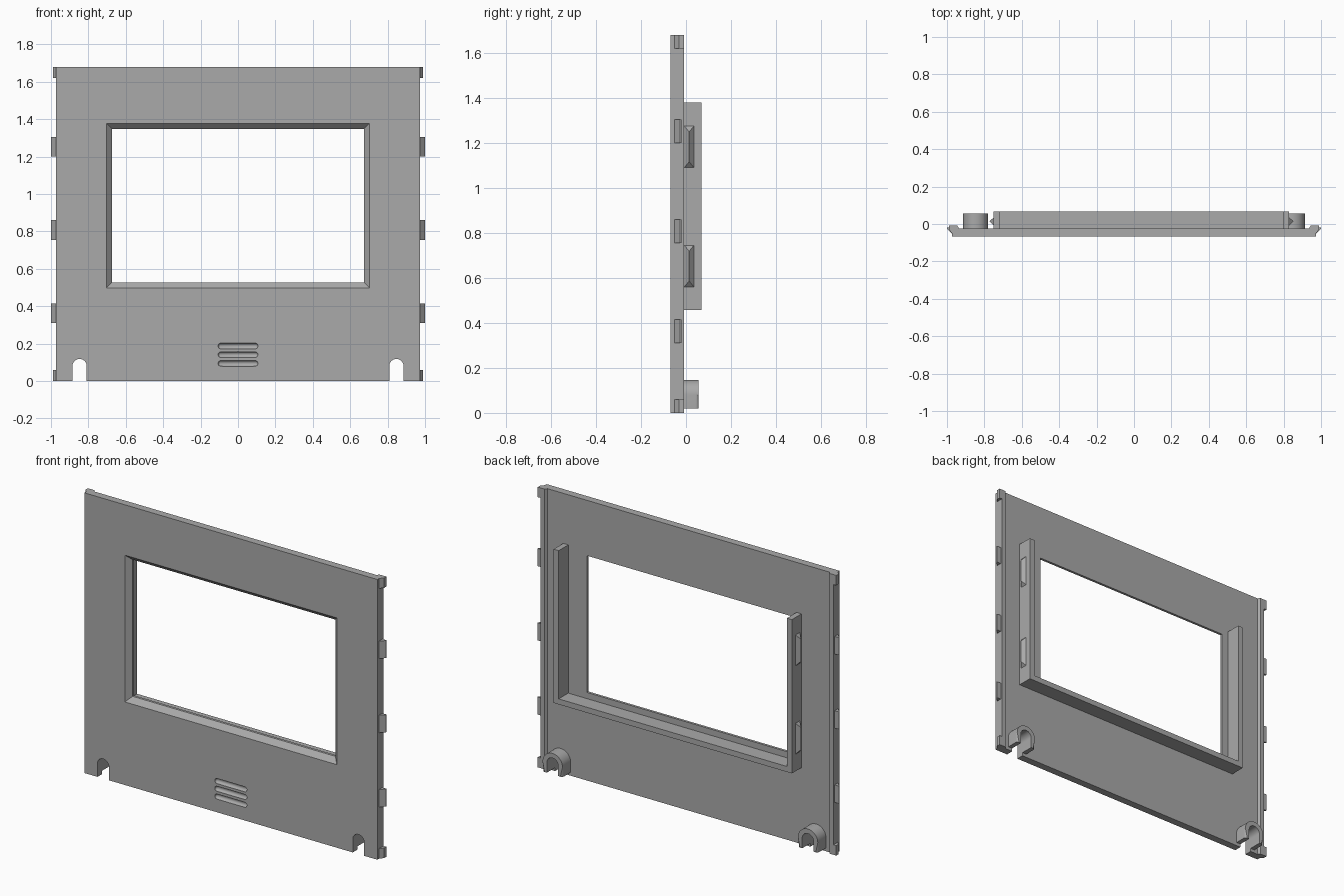
import bpy, bmesh
from math import sin, cos, pi, hypot, radians

if "Cube" in bpy.data.objects:
    bpy.data.objects.remove(bpy.data.objects["Cube"])

grey = bpy.data.materials.new("plain_grey")
grey.use_nodes = True
grey.diffuse_color = (0.4, 0.4, 0.4, 1)
grey.node_tree.nodes["Principled BSDF"].inputs["Base Color"].default_value = (0.4, 0.4, 0.4, 1)

FRONT, BACK, RIM, REAR = -0.068, -0.023, -0.009, 0.068
SIDE, TOP = 0.972, 1.68


def finish(name, bm):
    bmesh.ops.recalc_face_normals(bm, faces=bm.faces)
    mesh = bpy.data.meshes.new(name)
    bm.to_mesh(mesh)
    bm.free()
    mesh.materials.append(grey)
    obj = bpy.data.objects.new(name, mesh)
    bpy.context.collection.objects.link(obj)
    return obj


def loft(*rings):
    """Closed solid through rings of equal point count."""
    bm = bmesh.new()
    loops = [[bm.verts.new(p) for p in ring] for ring in rings]
    n = len(loops[0])
    for a, b in zip(loops, loops[1:]):
        for i in range(n):
            j = (i + 1) % n
            bm.faces.new((a[i], a[j], b[j], b[i]))
    bm.faces.new(loops[0])
    bm.faces.new(loops[-1])
    return bm


def along_z(profile, z0, z1):
    return loft(*[[(x, y, z) for x, y in profile] for z in (z0, z1)])


def along_y(profile, y0, y1):
    return loft(*[[(x, y, z) for x, z in profile] for y in (y0, y1)])


def rect(x0, x1, z0, z1):
    return [(x0, z0), (x1, z0), (x1, z1), (x0, z1)]


def arc(cx, cz, r, a0, a1, n=20):
    return [(cx + r * cos(a0 + (a1 - a0) * i / n), cz + r * sin(a0 + (a1 - a0) * i / n))
            for i in range(n + 1)]


def smooth(obj):
    obj.data.shade_smooth()
    obj.data.set_sharp_from_angle(angle=radians(35))


def cut(obj, bm):
    cutter = finish("cutter", bm)
    cutter.hide_render = True
    mod = obj.modifiers.new("cut", "BOOLEAN")
    mod.operation, mod.solver, mod.object = "DIFFERENCE", "EXACT", cutter
    graph = bpy.context.evaluated_depsgraph_get()
    mesh = bpy.data.meshes.new_from_object(obj.evaluated_get(graph))
    obj.modifiers.clear()
    obj.data = mesh
    bpy.data.objects.remove(cutter)


# Front panel with raised rims along both sides of the back
half = [(SIDE, FRONT), (SIDE, RIM), (0.945, RIM), (0.935, BACK)]
panel = finish("front_panel", along_z(half + [(-x, y) for x, y in reversed(half)], 0, TOP))


# Window opening with a chamfered front edge
def window_ring(grow, y):
    return [(x, y, z) for x, z in rect(-0.673 - grow, 0.673 + grow, 0.528 - grow, 1.348 + grow)]


cut(panel, loft(window_ring(0.06, FRONT - 0.03), window_ring(0, FRONT + 0.03), window_ring(0, 0.1)))

# Arched notches at the bottom corners
BOSS_X, BOSS_Z, INNER, OUTER = 0.847, 0.08, 0.038, 0.066
for s in (-1, 1):
    cx = s * BOSS_X
    notch = [(cx - INNER, -0.1), (cx + INNER, -0.1)] + arc(cx, BOSS_Z, INNER, 0, pi)
    cut(panel, along_y(notch, -0.2, 0.2))

# Three round-bottomed grooves with rounded ends
for z in (0.187, 0.141, 0.094):
    groove = bmesh.new()
    bmesh.ops.create_uvsphere(groove, u_segments=24, v_segments=12, radius=0.0155)
    for v in groove.verts:
        if abs(v.co.x) > 0.0001:
            v.co.x += 0.091 if v.co.x > 0 else -0.091
        v.co.y += FRONT
        v.co.z += z
    cut(panel, groove)
smooth(panel)

# Snap tabs on the outer edges
for s, side in ((-1, "right"), (1, "left")):
    tab = [(SIDE - 0.005, -0.052), (SIDE, -0.052), (1.0, -0.026), (1.0, -0.02), (SIDE - 0.005, -0.02)]
    corner = [(SIDE - 0.005, -0.052), (SIDE, -0.052), (0.99, -0.03), (0.99, RIM), (SIDE - 0.005, RIM)]
    for i, z in enumerate((0.31, 0.755, 1.2)):
        finish(f"{side}_edge_tab_{i + 1}", along_z([(s * x, y) for x, y in tab], z, z + 0.105))
    for label, z0, z1 in (("bottom", 0, 0.06), ("top", TOP - 0.06, TOP)):
        finish(f"{side}_{label}_corner_tab", along_z([(s * x, y) for x, y in corner], z0, z1))

# U-shaped holder behind the window, offset to one side
X0, X1, Z0, Z1, WALL = -0.75, 0.83, 0.458, 1.38, 0.033
holder = [(X0, Z0), (X1, Z0), (X1, Z1), (X1 - WALL, Z1), (X1 - WALL, Z0 + WALL),
          (X0 + WALL, Z0 + WALL), (X0 + WALL, Z1), (X0, Z1)]
finish("holder_frame", along_y(holder, BACK - 0.003, REAR))

# Hipped catches on the outside of the holder arms
for x, s, side in ((X0, -1, "right"), (X1, 1, "left")):
    for i, z in enumerate((0.56, 1.09)):
        base = [(x, y, zz) for y, zz in rect(-0.008, 0.035, z, z + 0.185)]
        ridge = [(x + s * 0.022, y, zz) for y, zz in rect(0.013, 0.015, z + 0.025, z + 0.16)]
        finish(f"{side}_holder_catch_{i + 1}", loft(base, ridge))

# Horseshoe bosses around the notches, rounded on the outer rear edge
for s, side in ((-1, "right"), (1, "left")):
    cx, rear = s * BOSS_X, 0.055
    shape = ([(cx + OUTER, 0.02)] + arc(cx, BOSS_Z, OUTER, 0, pi) + [(cx - OUTER, 0.02), (cx - INNER, 0.02)]
             + arc(cx, BOSS_Z, INNER, pi, 0) + [(cx + INNER, 0.02)])
    bm = along_y(shape, BACK - 0.003, rear)

    def on_outer(v):
        dx, dz = v.co.x - cx, max(v.co.z - BOSS_Z, 0)
        return abs(v.co.y - rear) < 0.001 and hypot(dx, dz) > OUTER - 0.005

    edges = [e for e in bm.edges if all(on_outer(v) for v in e.verts)]
    bmesh.ops.bevel(bm, geom=edges, offset=0.014, segments=4, profile=0.5, affect="EDGES")
    smooth(finish(f"{side}_boss", bm))
